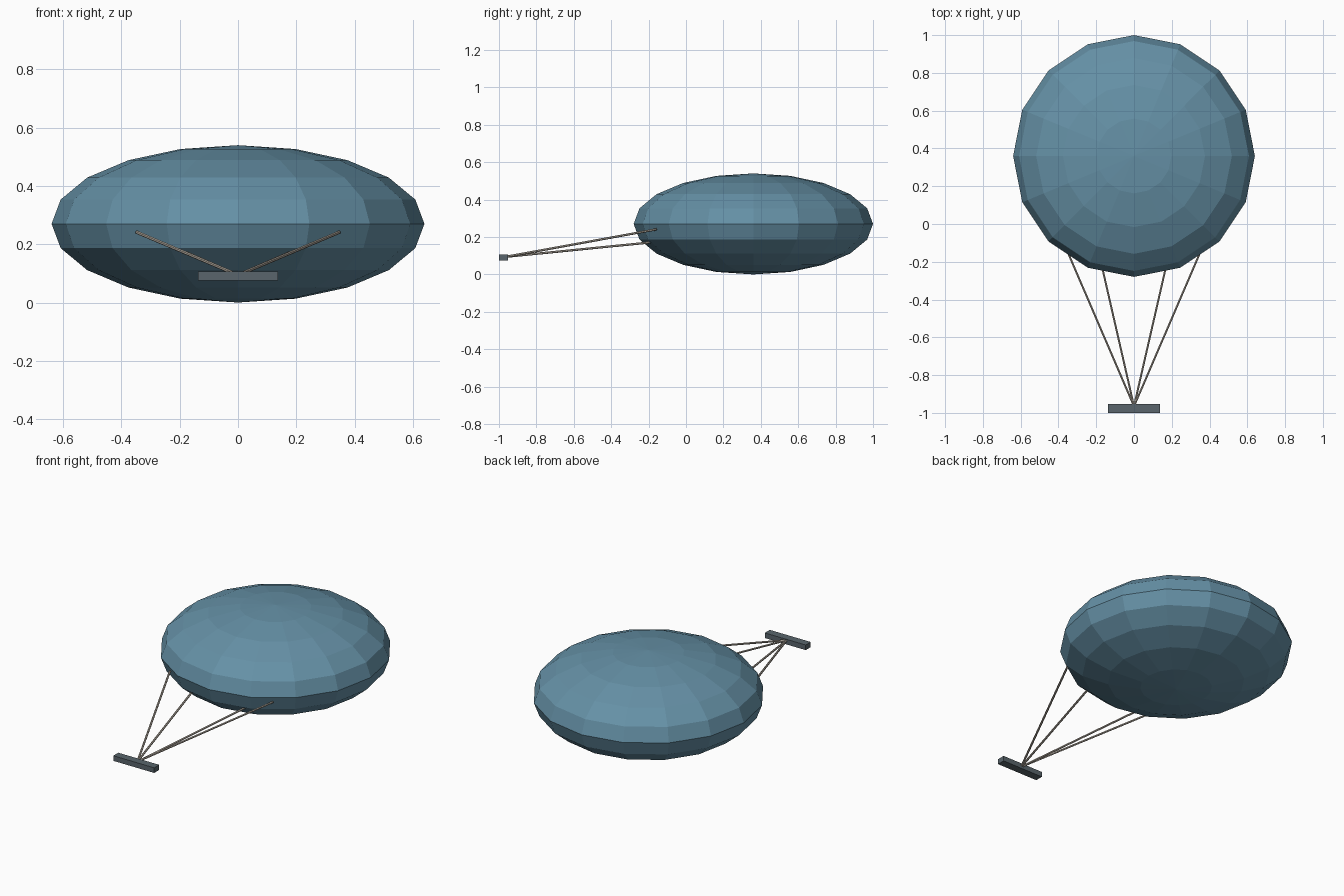
import bpy
from mathutils import Vector

if "Cube" in bpy.data.objects:
    bpy.data.objects.remove(bpy.data.objects["Cube"])


def material(name, rgb):
    m = bpy.data.materials.new(name)
    m.diffuse_color = (*rgb, 1)
    m.use_nodes = True
    m.node_tree.nodes["Principled BSDF"].inputs["Base Color"].default_value = m.diffuse_color
    return m


BLUE = material("blue_fabric", (0.13, 0.28, 0.38))
GREY = material("dark_grey", (0.10, 0.13, 0.15))
CORD = material("cord", (0.48, 0.43, 0.37))


def finish(name, mat):
    ob = bpy.context.object
    ob.name = name
    ob.data.materials.append(mat)
    return ob


def line(name, a, b, radius=0.006):
    a, b = Vector(a), Vector(b)
    d = b - a
    bpy.ops.mesh.primitive_cylinder_add(
        vertices=6, radius=radius, depth=d.length, location=(a + b) / 2,
        rotation=d.to_track_quat('Z', 'Y').to_euler())
    return finish(name, CORD)


# Flattened low-poly canopy
bpy.ops.mesh.primitive_uv_sphere_add(segments=16, ring_count=10, radius=1,
                                     location=(0, 0.36, 0.27))
bpy.context.object.scale = (0.64, 0.64, 0.27)
finish("canopy", BLUE)

# Control handle bar
bpy.ops.mesh.primitive_cube_add(size=1, location=(0, -0.976, 0.091))
bpy.context.object.scale = (0.275, 0.048, 0.031)
finish("handle_bar", GREY)

# Two pairs of lines fanning from the bar to the canopy
for side, s in (("left", -1), ("right", 1)):
    line(f"outer_line_{side}", (0, -0.965, 0.094), (s * 0.347, -0.158, 0.241))
    line(f"inner_line_{side}", (0, -0.965, 0.094), (s * 0.18, -0.18, 0.172))
